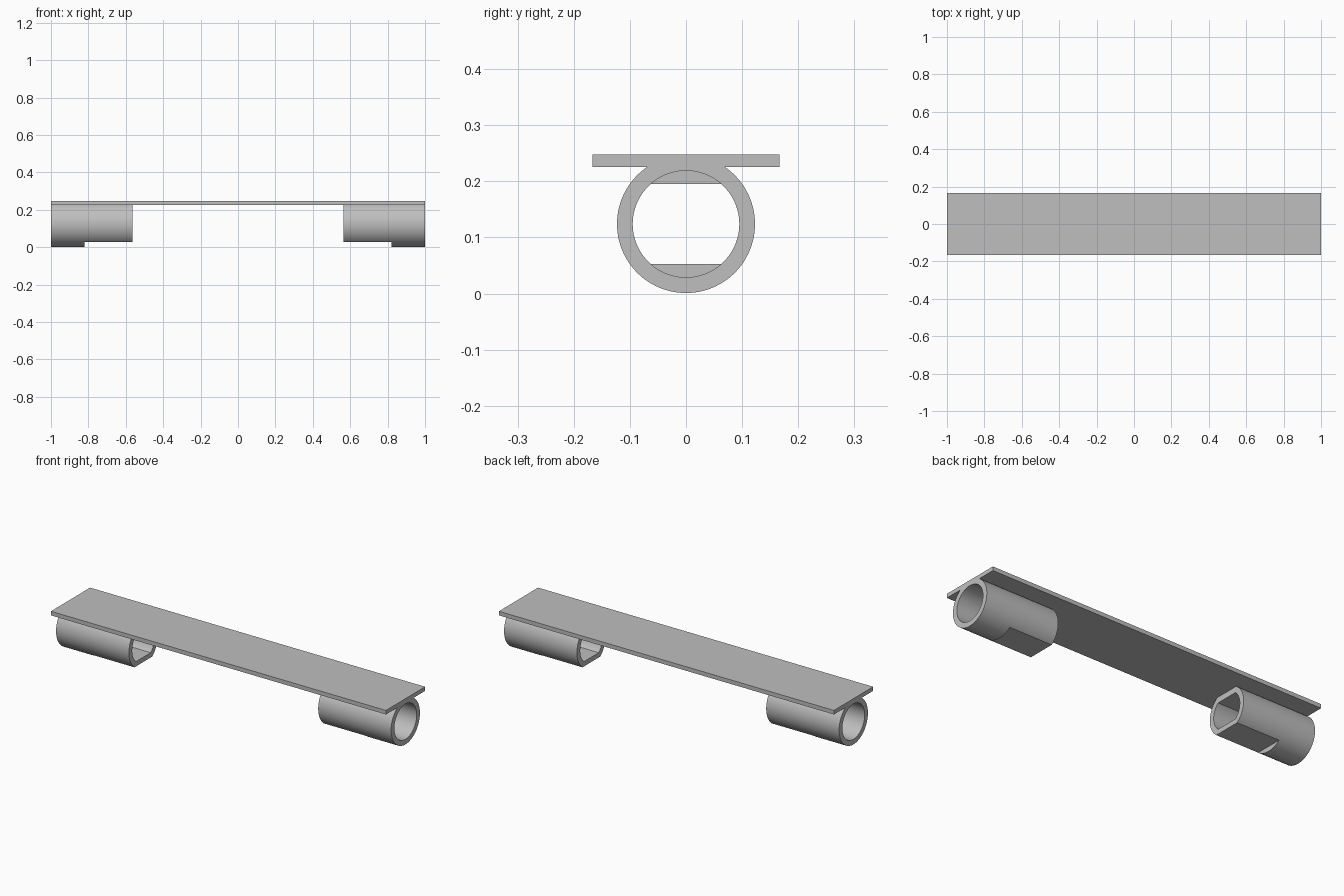
import bpy, bmesh, math

cube = bpy.data.objects.get("Cube")
if cube:
    bpy.data.objects.remove(cube, do_unlink=True)

GREY = (0.52, 0.52, 0.52, 1)
mat = bpy.data.materials.new("grey")
mat.use_nodes = True
mat.diffuse_color = GREY
mat.node_tree.nodes["Principled BSDF"].inputs["Base Color"].default_value = GREY

CENTRE_Z = 0.124
OUTER, INNER = 0.123, 0.095
PLATE_BOTTOM, PLATE_TOP = 0.226, 0.248
TOP = PLATE_BOTTOM - CENTRE_Z      # tube is trimmed where it meets the plate
FLAT_OUT, FLAT_IN = 0.097, 0.071   # half heights of the flattened section
END, STEP, MOUTH = 1.0, 0.82, 0.565


def add_object(name, bm):
    bmesh.ops.recalc_face_normals(bm, faces=bm.faces)
    mesh = bpy.data.meshes.new(name)
    bm.to_mesh(mesh)
    bm.free()
    mesh.materials.append(mat)
    obj = bpy.data.objects.new(name, mesh)
    bpy.context.collection.objects.link(obj)
    return obj


# Even angles around the tube, plus the exact corners of each flat
angles = {round(math.tau * i / 96, 5) for i in range(96)}
for radius, height in ((OUTER, TOP), (OUTER, -FLAT_OUT), (INNER, FLAT_IN), (INNER, -FLAT_IN)):
    a = math.asin(height / radius)
    angles |= {round(a % math.tau, 5), round((math.pi - a) % math.tau, 5)}
angles = sorted(angles)


def ring(bm, x, radius, low, high):
    """Circle across x, cut flat below low and above high."""
    verts = []
    for a in angles:
        y, z = radius * math.cos(a), radius * math.sin(a)
        limit = max(low, min(high, z))
        s = limit / z if abs(z) > abs(limit) else 1
        verts.append(bm.verts.new((x, y * s, CENTRE_Z + z * s)))
    return verts


def tube(name, side):
    bm = bmesh.new()
    round_out, flat_out = (OUTER, -1, TOP), (OUTER, -FLAT_OUT, TOP)
    round_in, flat_in = (INNER, -1, 1), (INNER, -FLAT_IN, FLAT_IN)
    path = [(END, round_out), (STEP, round_out), (STEP, flat_out), (MOUTH, flat_out),
            (MOUTH, flat_in), (STEP, flat_in), (STEP, round_in), (END, round_in)]
    rings = [ring(bm, side * x, *section) for x, section in path]
    n = len(angles)
    for k, current in enumerate(rings):
        following = rings[(k + 1) % len(rings)]
        for i in range(n):
            j = (i + 1) % n
            bm.faces.new((current[i], current[j], following[j], following[i]))
    # Collapse the step faces where round and flat sections coincide
    bmesh.ops.remove_doubles(bm, verts=bm.verts, dist=0.00003)
    bmesh.ops.dissolve_degenerate(bm, edges=bm.edges, dist=0.00003)
    obj = add_object(name, bm)
    bpy.ops.object.select_all(action="DESELECT")
    obj.select_set(True)
    bpy.context.view_layer.objects.active = obj
    bpy.ops.object.shade_smooth_by_angle(angle=math.radians(20))


# Flat top plate
bm = bmesh.new()
bmesh.ops.create_cube(bm, size=1)
for v in bm.verts:
    v.co.x *= 2 * END
    v.co.y *= 0.334
    v.co.z = PLATE_TOP if v.co.z > 0 else PLATE_BOTTOM
add_object("top_plate", bm)

# Tubes under both ends
tube("left_tube", 1)
tube("right_tube", -1)
